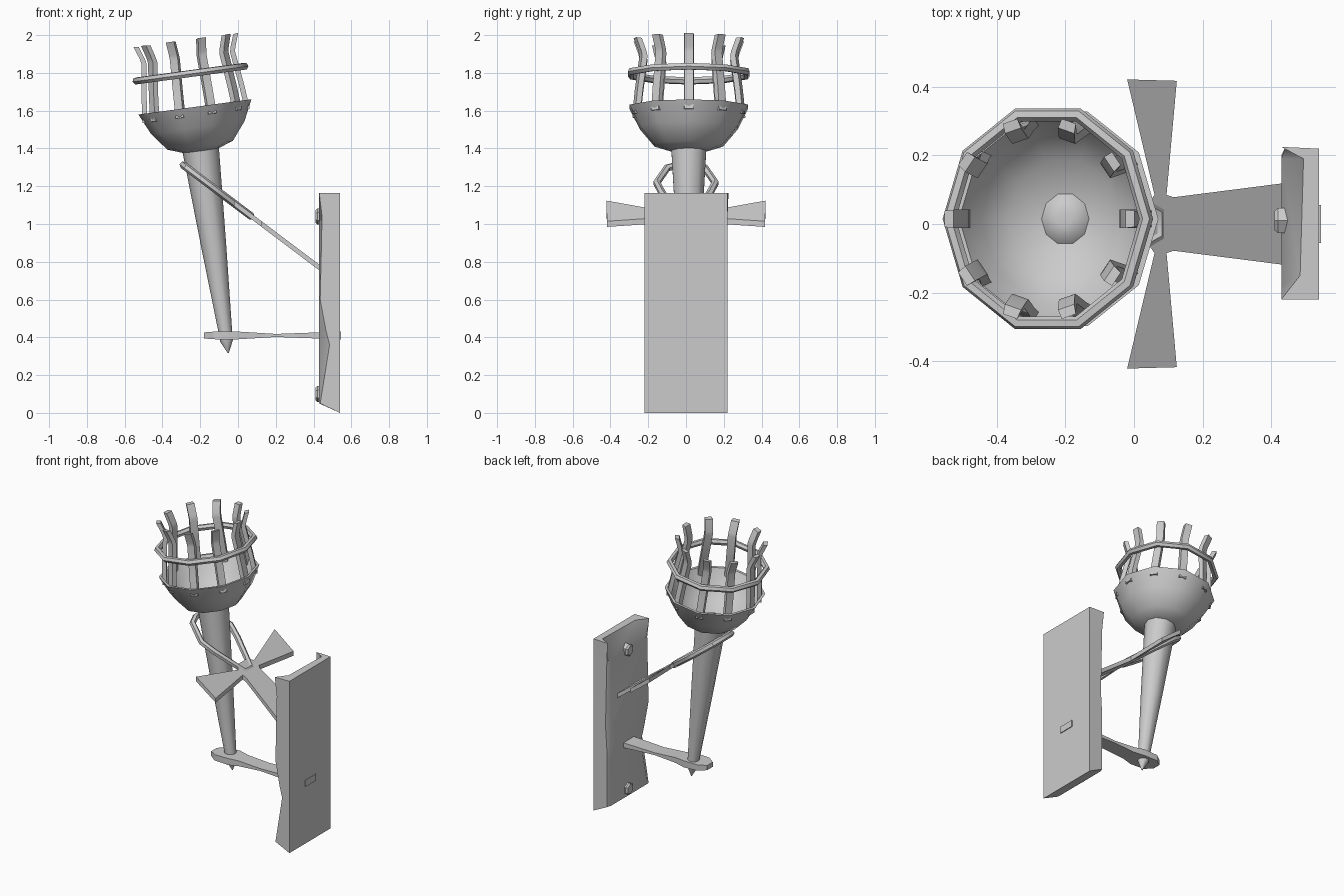
import bpy, bmesh, math
from mathutils import Matrix, Vector

if "Cube" in bpy.data.objects:
    bpy.data.objects.remove(bpy.data.objects["Cube"])

# Torch frame: origin at the middle of the bowl rim, leaning towards -x
TORCH = Matrix.Translation((-0.228, 0.015, 1.62)) @ Matrix.Rotation(math.radians(-7.7), 4, 'Y')
YS = 1.09   # bowl is slightly wider in y
SIDES = 10
SLOPE = 0.753


def add_object(name, mesh):
    ob = bpy.data.objects.new(name, mesh)
    bpy.context.collection.objects.link(ob)
    return ob


def smooth(ob, angle=40):
    bpy.ops.object.select_all(action='DESELECT')
    ob.select_set(True)
    bpy.context.view_layer.objects.active = ob
    bpy.ops.object.shade_smooth_by_angle(angle=math.radians(angle))


def loft(name, rings, matrix=Matrix(), angle=40):
    """Skin a list of equal-length closed rings and cap both ends."""
    bm = bmesh.new()
    loops = [[bm.verts.new(p) for p in ring] for ring in rings]
    n = len(loops[0])
    for a, b in zip(loops, loops[1:]):
        for i in range(n):
            j = (i + 1) % n
            bm.faces.new((a[i], a[j], b[j], b[i]))
    bm.faces.new(loops[0][::-1])
    bm.faces.new(loops[-1])
    bm.transform(matrix)
    bmesh.ops.recalc_face_normals(bm, faces=bm.faces)
    mesh = bpy.data.meshes.new(name)
    bm.to_mesh(mesh)
    bm.free()
    ob = add_object(name, mesh)
    smooth(ob, angle)
    return ob


def circle(r, h, ys=1.0, n=SIDES):
    return [(r * math.cos(2 * math.pi * i / n), r * ys * math.sin(2 * math.pi * i / n), h)
            for i in range(n)]


def tube(name, points, radius, cyclic=False):
    """Round rod along a polyline, turned into a mesh."""
    cu = bpy.data.curves.new(name, 'CURVE')
    cu.dimensions = '3D'
    cu.bevel_depth = radius
    cu.bevel_resolution = 1
    cu.use_fill_caps = True
    sp = cu.splines.new('POLY')
    sp.points.add(len(points) - 1)
    for p, co in zip(sp.points, points):
        p.co = (*co, 1)
    sp.use_cyclic_u = cyclic
    tmp = add_object(name + "_path", cu)
    bpy.context.view_layer.update()
    mesh = bpy.data.meshes.new_from_object(tmp.evaluated_get(bpy.context.evaluated_depsgraph_get()))
    bpy.data.objects.remove(tmp)
    ob = add_object(name, mesh)
    smooth(ob)
    return ob


# Torch bowl: outer wall, rim, inner wall with a low boss in the middle
bowl = [(0.09, -0.235), (0.175, -0.205), (0.25, -0.11), (0.302, 0.0), (0.285, 0.0),
        (0.235, -0.10), (0.165, -0.175), (0.07, -0.205), (0.05, -0.185), (0.02, -0.18)]
loft("torch_bowl", [circle(r, h, YS) for r, h in bowl], TORCH)

# Torch stem, tapering to a pointed tip
stem = [(0.098, -0.215), (0.066, -0.75), (0.034, -1.235), (0.034, -1.25), (0.003, -1.315)]
loft("torch_stem", [circle(r, h) for r, h in stem], TORCH)

# Hoop around the basket
tube("basket_hoop", [TORCH @ Vector(p) for p in circle(0.29, 0.178, 1.1)], 0.02, True)

# Basket bars: lean inwards, then flick outwards at the tip
bar_path = [(0.275, -0.05), (0.262, 0.08), (0.238, 0.26), (0.243, 0.285), (0.268, 0.355)]
for k in range(SIDES):
    a = 2 * math.pi * k / SIDES
    spin = Matrix.Diagonal((1, 1.07, 1, 1)) @ Matrix.Rotation(a, 4, 'Z')
    rings = [[(r - 0.015, -0.025, h), (r + 0.012, -0.022, h + 0.003),
              (r + 0.012, 0.022, h + 0.003), (r - 0.015, 0.025, h)] for r, h in bar_path]
    loft(f"basket_bar_{k + 1}", rings, TORCH @ spin, 30)

# Wall board: six-sided section with chipped front edges
# per level: height, then x/y of the four front points going round from +y to -y
levels = [
    (0.05, (0.44, 0.22), (0.43, 0.19), (0.43, -0.20), (0.435, -0.22)),
    (0.36, (0.44, 0.22), (0.43, 0.20), (0.43, -0.13), (0.485, -0.22)),
    (0.44, (0.44, 0.22), (0.43, 0.20), (0.43, -0.16), (0.465, -0.22)),
    (0.60, (0.45, 0.22), (0.43, 0.19), (0.43, -0.20), (0.435, -0.22)),
    (1.04, (0.44, 0.22), (0.43, 0.19), (0.43, -0.18), (0.445, -0.22)),
    (1.165, (0.43, 0.225), (0.495, 0.19), (0.485, -0.15), (0.43, -0.22)),
]
rings = []
for z, *front in levels:
    back_z = 0.0 if z == 0.05 else z      # underside slopes up to the front
    rings.append([(0.54, -0.22, back_z), (0.54, 0.22, back_z)] + [(x, y, z) for x, y in front])
loft("wall_board", rings, angle=45)

# Nail heads on the board
for name, z in (("upper_nail", 1.04), ("lower_nail", 0.10)):
    place = Matrix.Translation((0.0, 0.01, z)) @ Matrix.Rotation(math.radians(90), 4, 'Y')
    loft(name, [circle(r, x, n=6) for r, x in ((0.042, 0.46), (0.042, 0.42), (0.032, 0.41))], place, 30)

# Lower support arm: x, half width, half thickness
arm = [(-0.18, 0.03, 0.016), (-0.13, 0.065, 0.02), (-0.03, 0.068, 0.022), (0.04, 0.052, 0.018),
       (0.2, 0.05, 0.008), (0.42, 0.056, 0.016), (0.546, 0.055, 0.022)]
loft("lower_arm", [[(x, -w, 0.41 - t), (x, w, 0.41 - t), (x, w, 0.41 + t), (x, -w, 0.41 + t)]
                   for x, w, t in arm], angle=30)

# Upper bracket: flat cross with flared ends, lying on a slope
half = [(0.46, 0.122), (0.115, 0.078), (0.095, 0.085), (0.125, 0.418),
        (-0.02, 0.422), (0.06, 0.085), (0.035, 0.05)]
outline = half + [(x, -y) for x, y in reversed(half)]


def on_slope(x, y, lift=0.0):
    return (x, y, 0.77 + (0.43 - x) * SLOPE + lift)


loft("upper_bracket", [[on_slope(x, y, d) for x, y in outline] for d in (-0.015, 0.015)], angle=30)

# Rod collar that holds the torch stem
collar = [(0.07, 0.035), (-0.09, 0.125), (-0.165, 0.155), (-0.27, 0.10), (-0.29, 0.04)]
collar += [(x, -y) for x, y in reversed(collar)]
tube("torch_collar", [on_slope(x, y) for x, y in collar], 0.02, True)
